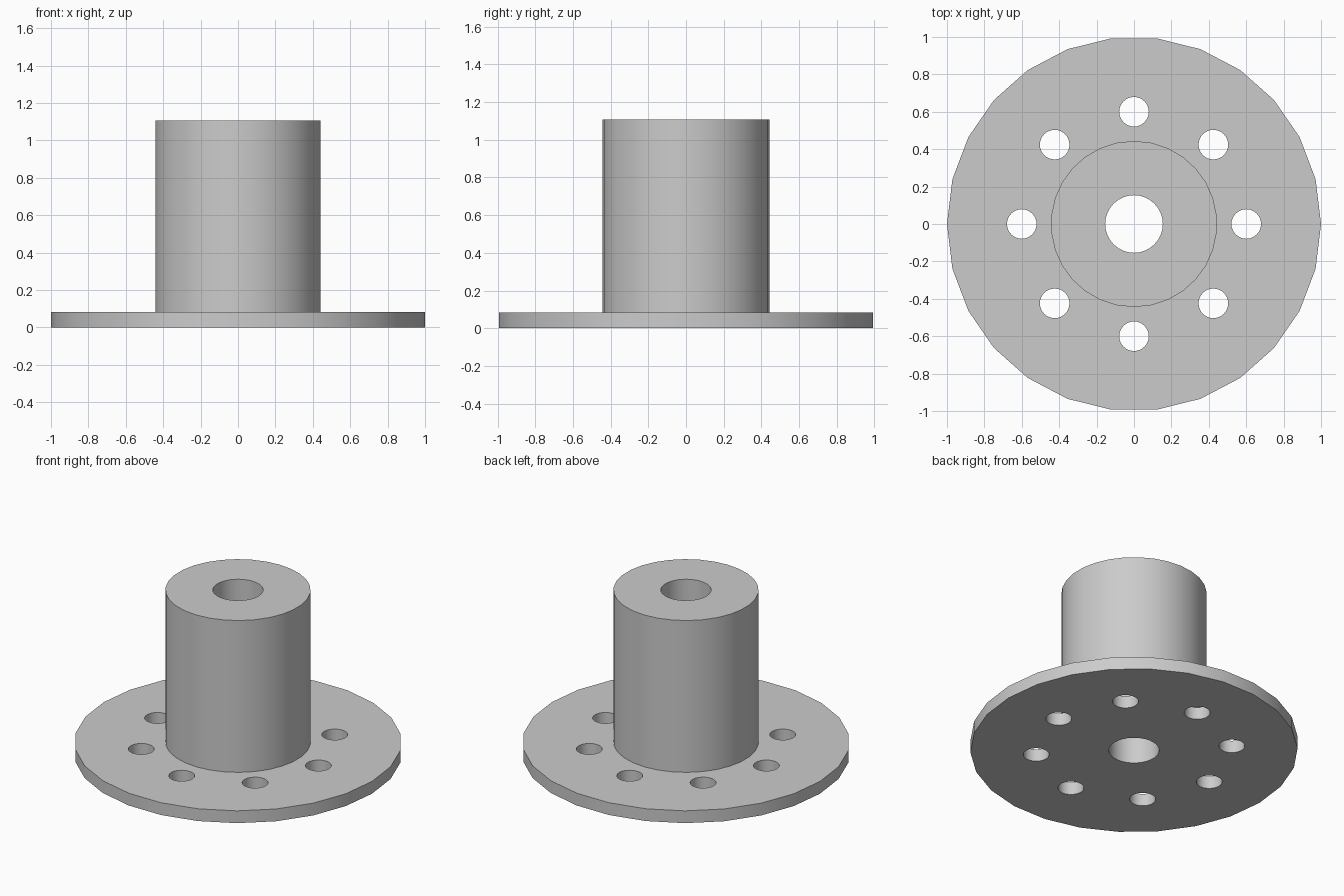
import bpy
import math

cube = bpy.data.objects.get("Cube")
if cube:
    bpy.data.objects.remove(cube, do_unlink=True)

# Single plain metal colour
GREY = (0.6, 0.6, 0.6, 1.0)
metal = bpy.data.materials.new("grey_metal")
metal.use_nodes = True
metal.diffuse_color = GREY
metal.node_tree.nodes["Principled BSDF"].inputs["Base Color"].default_value = GREY

FLANGE_TOP, HUB_TOP = 0.083, 1.107


def cylinder(name, radius, bottom, top, sides, x=0, y=0, turn=0):
    """Capped cylinder with a vertex on the +x axis when turn is zero."""
    bpy.ops.mesh.primitive_cylinder_add(
        vertices=sides, radius=radius, depth=top - bottom,
        location=(x, y, (bottom + top) / 2),
        rotation=(0, 0, math.pi / 2 + turn))
    obj = bpy.context.object
    bpy.ops.object.transform_apply(location=True, rotation=True, scale=True)
    obj.name = name
    obj.data.materials.append(metal)
    return obj


def combine(target, tool, operation):
    """Apply a boolean and discard the tool object."""
    tool.hide_render = True
    mod = target.modifiers.new(operation.lower(), "BOOLEAN")
    mod.operation = operation
    mod.solver = "EXACT"
    mod.object = tool
    bpy.context.view_layer.objects.active = target
    bpy.ops.object.modifier_apply(modifier=mod.name)
    bpy.data.objects.remove(tool, do_unlink=True)


# Flange plate and the hub standing on it, fused into one solid
body = cylinder("flanged_hub", 1.0, 0, FLANGE_TOP, 26)
hub = cylinder("hub", 0.444, FLANGE_TOP / 2, HUB_TOP, 30, turn=math.pi / 2)
combine(body, hub, "UNION")

# Central bore through the full height
combine(body, cylinder("bore", 0.154, -0.1, HUB_TOP + 0.1, 32), "DIFFERENCE")

# Ring of eight bolt holes
for i in range(8):
    a = i * math.tau / 8
    hole = cylinder("bolt_hole", 0.079, -0.1, 0.2, 32,
                    x=0.6 * math.cos(a), y=0.6 * math.sin(a))
    combine(body, hole, "DIFFERENCE")

# Smooth round walls, crisp rims
bpy.ops.object.select_all(action="DESELECT")
body.select_set(True)
bpy.context.view_layer.objects.active = body
bpy.ops.object.shade_smooth_by_angle(angle=math.radians(30))
